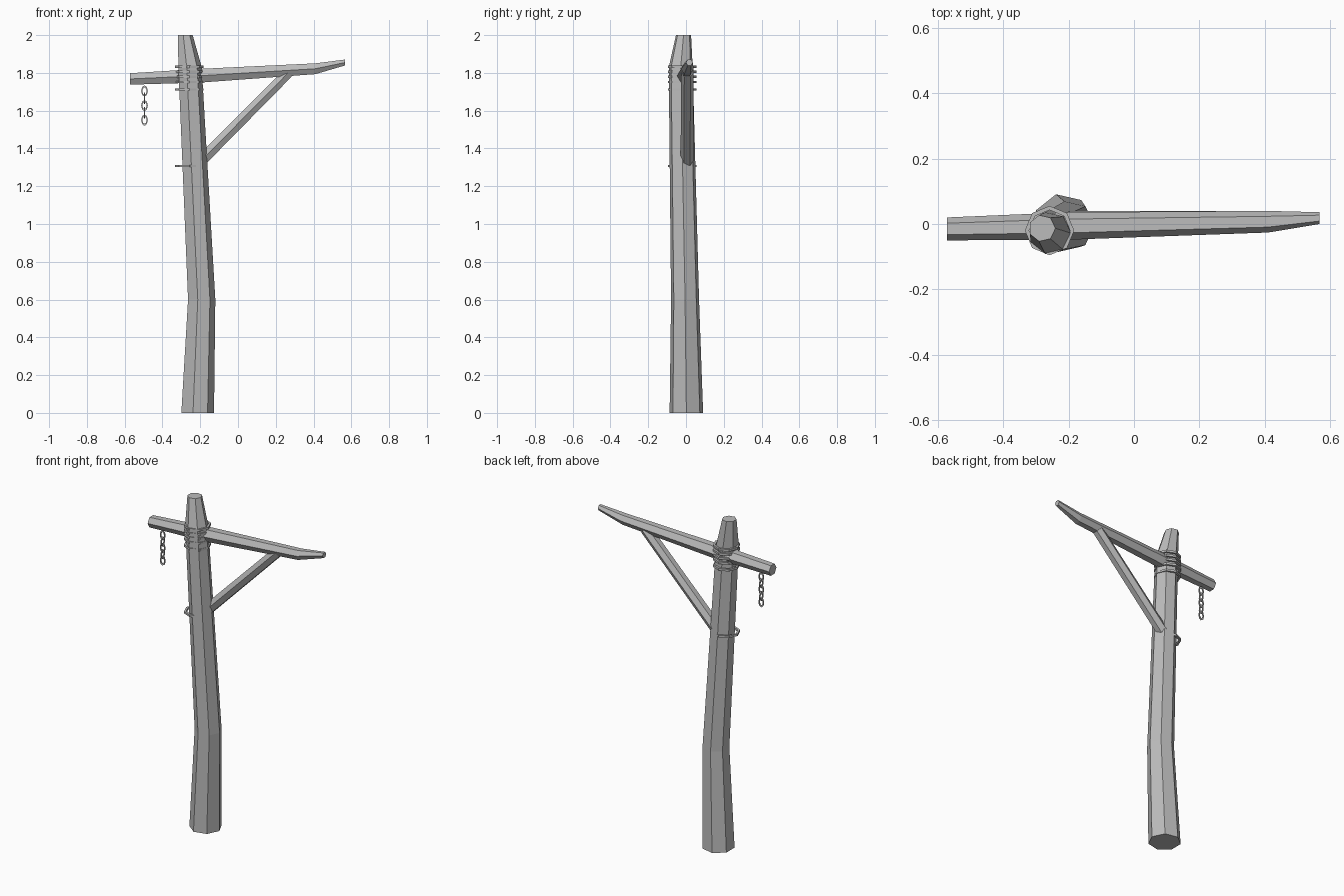
import bpy, bmesh
from math import cos, sin, tau, pi
from mathutils import Vector, Matrix

cube = bpy.data.objects.get("Cube")
if cube:
    bpy.data.objects.remove(cube)

grey = bpy.data.materials.new("plain grey")
grey.use_nodes = True
colour = (0.5, 0.5, 0.5, 1)
grey.diffuse_color = colour
grey.node_tree.nodes["Principled BSDF"].inputs["Base Color"].default_value = colour


def finish(name, bm):
    bmesh.ops.recalc_face_normals(bm, faces=bm.faces)
    mesh = bpy.data.meshes.new(name)
    bm.to_mesh(mesh)
    bm.free()
    mesh.materials.append(grey)
    obj = bpy.data.objects.new(name, mesh)
    bpy.context.collection.objects.link(obj)
    return obj


def loft(name, sections, sides, u, v):
    """Skin flat polygons, given as (centre, radius), spanned by axes u and v."""
    bm = bmesh.new()
    u, v = Vector(u).normalized(), Vector(v).normalized()
    rings = []
    for centre, r in sections:
        angles = [tau * i / sides for i in range(sides)]
        rings.append([bm.verts.new(Vector(centre) + r * (cos(a) * u + sin(a) * v))
                      for a in angles])
    for a, b in zip(rings, rings[1:]):
        for i in range(sides):
            j = (i + 1) % sides
            bm.faces.new((a[i], a[j], b[j], b[i]))
    bm.faces.new(rings[0])
    bm.faces.new(rings[-1])
    return finish(name, bm)


def torus(name, centre, major, minor, segments, sides, matrix=Matrix()):
    """Low-poly ring around z, reshaped by a matrix and moved to centre."""
    bm = bmesh.new()
    grid = []
    for i in range(segments):
        a = tau * i / segments
        row = []
        for k in range(sides):
            b = tau * (k + 0.5) / sides
            r = major + minor * cos(b)
            p = Vector((r * cos(a), r * sin(a), minor * sin(b)))
            row.append(bm.verts.new(matrix @ p + Vector(centre)))
        grid.append(row)
    for i in range(segments):
        for k in range(sides):
            n, m = (i + 1) % segments, (k + 1) % sides
            bm.faces.new((grid[i][k], grid[n][k], grid[n][m], grid[i][m]))
    return finish(name, bm)


# Bent post with a tapered top
loft("post", [((-.218, .002, 0), .091), ((-.196, -.005, .6), .076),
              ((-.257, -.028, 1.83), .065), ((-.281, -.013, 2), .041)],
     7, (1, 0, 0), (0, 1, 0))

# Crossbeam, thinning to a point on the long arm
loft("crossbeam", [((-.572, -.015, 1.768), .035), ((-.2, -.006, 1.785), .042),
                   ((.41, .007, 1.822), .033), ((.567, .018, 1.855), .018)],
     6, (0, 1, 0), (0, 0, 1))

# Diagonal brace under the long arm
loft("brace", [((-.2, .005, 1.33), .034), ((.265, .007, 1.8), .032)],
     6, (0, 1, 0), (-1, 0, 1))

# Rope turns binding the beam, and one loose turn lower down
for i, z in enumerate((1.832, 1.806, 1.78, 1.752, 1.712)):
    torus(f"rope_turn_{i + 1}", (-.258, -.02, z), .069, .009, 8, 4)
torus("lower_rope_turn", (-.258, -.02, 1.307), .069, .009, 8, 4)

# Hanging chain of alternating links
stretch = Matrix.Diagonal((1, 1.7, 1))
upright = Matrix.Rotation(pi / 2, 3, 'X')
for i in range(5):
    turn = Matrix.Rotation(pi / 2 * (i % 2), 3, 'Z')
    torus(f"chain_link_{i + 1}", (-.495, -.015, 1.704 - i * .0385),
          .0145, .0045, 8, 4, turn @ upright @ stretch)
